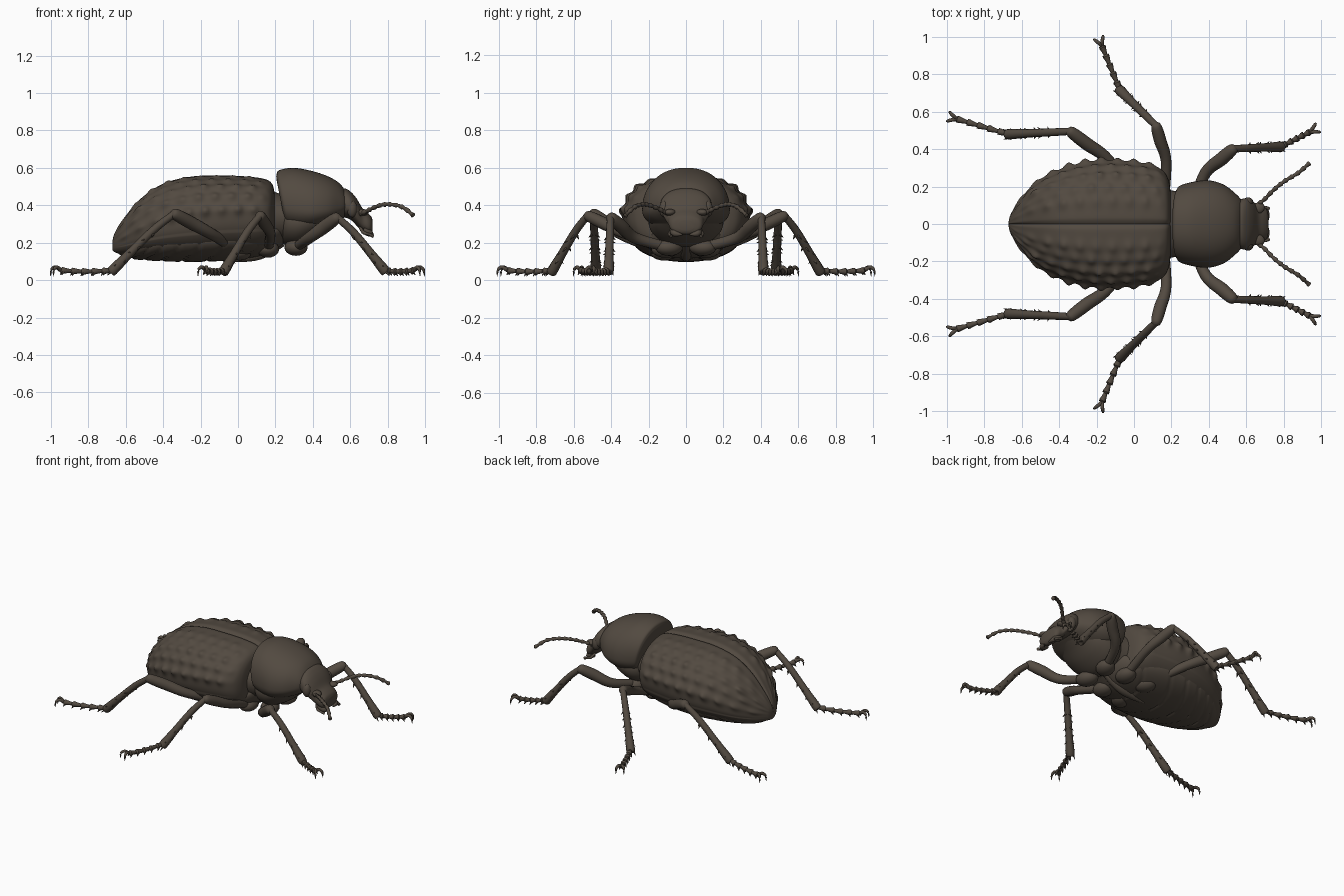
import bpy, bmesh, math, random
from mathutils import Vector, Matrix

random.seed(4)
mat = bpy.data.materials.new("dark brown shell")
mat.diffuse_color = (0.085, 0.068, 0.052, 1)


def finish(bm, name, mirror=False, sharp=50):
    """Turn a bmesh into a smooth object, optionally mirrored across the body."""
    bmesh.ops.recalc_face_normals(bm, faces=bm.faces)
    me = bpy.data.meshes.new(name)
    bm.to_mesh(me)
    bm.free()
    me.polygons.foreach_set("use_smooth", [True] * len(me.polygons))
    me.set_sharp_from_angle(angle=math.radians(sharp))
    me.materials.append(mat)
    ob = bpy.data.objects.new(name, me)
    bpy.context.collection.objects.link(ob)
    if mirror:
        m = ob.modifiers.new("mirror", 'MIRROR')
        m.use_axis = (False, True, False)
        m.use_mirror_merge = False
    return ob


def spline(rows, count):
    """Catmull-Rom samples through rows of numbers."""
    out, n = [], len(rows)
    for k in range(count):
        t = k / (count - 1) * (n - 1)
        i = min(int(t), n - 2)
        f = t - i
        p0, p1, p2, p3 = (rows[min(max(j, 0), n - 1)] for j in (i - 1, i, i + 1, i + 2))
        out.append([0.5 * (2 * b + (c - a) * f + (2 * a - 5 * b + 4 * c - d) * f * f
                           + (3 * b - a - 3 * c + d) * f ** 3) for a, b, c, d in zip(p0, p1, p2, p3)])
    return out


def skin(bm, rings):
    """Bridge rings of points and close both ends."""
    vs = [[bm.verts.new(p) for p in r] for r in rings]
    n = len(vs[0])
    for a, b in zip(vs, vs[1:]):
        for i in range(n):
            bm.faces.new((a[i], a[(i + 1) % n], b[(i + 1) % n], b[i]))
    bm.faces.new(vs[0][::-1])
    bm.faces.new(vs[-1])


def loft(name, rows, count, n, p=2.0, disp=None, shear=0.0):
    """Body shell from stations (x, half width, top z, widest z, bottom z)."""
    rings = []
    for x, w, zt, zm, zb in spline(rows, count):
        ring = []
        for k in range(n):
            a = 2 * math.pi * k / n
            c, s = math.cos(a), math.sin(a)
            d = disp(x, a) if disp else 0
            e = 2 / p
            y = (max(w, 0.002) + d) * math.copysign(abs(c) ** e, c)
            z = zm + ((zt - zm if s > 0 else zm - zb) + d) * math.copysign(abs(s) ** e, s)
            ring.append((x + shear * max(0, zt - z) * max(0, 1 - (x - rows[0][0]) / 0.2), y, z))
        rings.append(ring)
    bm = bmesh.new()
    skin(bm, rings)
    return finish(bm, name)


def tube(bm, pts, radii, n=12):
    """Round limb along points with a radius at each."""
    pts = [Vector(p) for p in pts]
    rings = []
    for i, p in enumerate(pts):
        d = (pts[min(i + 1, len(pts) - 1)] - pts[max(i - 1, 0)]).normalized()
        up = Vector((0, 0, 1)) if abs(d.z) < 0.95 else Vector((1, 0, 0))
        u = d.cross(up).normalized()
        v = u.cross(d)
        rings.append([p + (u * math.cos(2 * math.pi * k / n) + v * math.sin(2 * math.pi * k / n)) * radii[i]
                      for k in range(n)])
    skin(bm, rings)


def limb(bm, pts, radii, count=16, n=12):
    s = spline([tuple(p) + (r,) for p, r in zip(pts, radii)], count)
    tube(bm, [q[:3] for q in s], [max(q[3], 0.001) for q in s], n)


def ball(bm, loc, size, rot=0.0):
    m = Matrix.Translation(loc) @ Matrix.Rotation(rot, 4, 'Z') @ Matrix.Diagonal((*size, 1))
    bmesh.ops.create_uvsphere(bm, u_segments=18, v_segments=10, radius=1, matrix=m)


# Wing cases: rows of tubercles and a seam down the middle
rowsA = [(8, 0.022, 0.0), (27, 0.015, 0.4), (43, 0.02, 0.1), (58, 0.014, 0.6), (71, 0.014, 0.3)]
jit = [[random.uniform(0.5, 1.1) for _ in range(30)] for _ in rowsA]


def bumps(x, a):
    deg = math.degrees(a)
    if deg > 200 and deg < 340:
        return 0
    q = deg if deg <= 90 else 180 - deg
    if deg > 340:
        q = deg - 360
    fade = max(0, min(1, (0.17 - x) / 0.1, (x + 0.67) / 0.08))
    d = -0.016 * math.exp(-((q - 90) / 1.6) ** 2)
    for j, (ang, amp, ph) in enumerate(rowsA):
        t = x / 0.088 + ph + 10
        b = (0.5 + 0.5 * math.cos(2 * math.pi * (t - round(t)))) ** 1.5
        d += amp * fade * math.exp(-((q - ang) / 5.5) ** 2) * (0.3 + b * jit[j][round(t)])
    return d - 0.004 * fade


loft("wing_cases", [
    (-0.672, 0.0, 0.20, 0.18, 0.165), (-0.66, 0.05, 0.25, 0.19, 0.15), (-0.61, 0.13, 0.335, 0.21, 0.135),
    (-0.52, 0.225, 0.44, 0.25, 0.13), (-0.4, 0.29, 0.52, 0.29, 0.125), (-0.25, 0.332, 0.558, 0.32, 0.12),
    (-0.1, 0.34, 0.563, 0.335, 0.125), (0.03, 0.328, 0.56, 0.34, 0.13), (0.11, 0.312, 0.55, 0.34, 0.14),
    (0.16, 0.28, 0.535, 0.34, 0.15), (0.185, 0.235, 0.51, 0.34, 0.17), (0.195, 0.18, 0.47, 0.34, 0.2)],
    150, 160, 2.25, bumps)


# Belly with overlapping plates
def plates(x, a):
    if a < math.pi:
        return 0
    s = x - 0.10 * abs(math.cos(a)) ** 2
    return -sum(0.008 * math.exp(-((s - g) / 0.007) ** 2) for g in (-0.57, -0.5, -0.41, -0.3, -0.17, 0.03))


loft("belly", [
    (-0.64, 0.03, 0.2, 0.17, 0.14), (-0.58, 0.13, 0.25, 0.18, 0.115), (-0.45, 0.225, 0.3, 0.2, 0.103),
    (-0.25, 0.28, 0.3, 0.215, 0.097), (-0.05, 0.285, 0.3, 0.225, 0.105), (0.1, 0.25, 0.3, 0.23, 0.125),
    (0.18, 0.19, 0.3, 0.24, 0.15), (0.24, 0.13, 0.4, 0.28, 0.19)], 110, 64, 2.0, plates)

# Neck shield, its underside and the joint behind it
loft("neck_shield", [
    (0.205, 0.17, 0.54, 0.40, 0.30), (0.206, 0.195, 0.565, 0.39, 0.28), (0.222, 0.21, 0.588, 0.385, 0.27),
    (0.3, 0.227, 0.6, 0.38, 0.26), (0.4, 0.233, 0.582, 0.375, 0.265), (0.48, 0.21, 0.555, 0.38, 0.29),
    (0.54, 0.165, 0.52, 0.39, 0.32), (0.575, 0.125, 0.475, 0.4, 0.34), (0.58, 0.08, 0.45, 0.4, 0.36)],
    50, 64, 2.2, None, 0.2)
loft("chest", [
    (0.22, 0.13, 0.42, 0.32, 0.21), (0.26, 0.18, 0.43, 0.31, 0.185), (0.33, 0.2, 0.43, 0.31, 0.18),
    (0.42, 0.185, 0.43, 0.33, 0.225), (0.5, 0.14, 0.43, 0.36, 0.29), (0.57, 0.08, 0.43, 0.38, 0.34)], 30, 48)
loft("waist", [(0.12, 0.2, 0.5, 0.34, 0.2), (0.2, 0.18, 0.47, 0.34, 0.19), (0.26, 0.17, 0.45, 0.34, 0.2)], 8, 40)

# Head, tilted downward
loft("head", [
    (0.52, 0.11, 0.48, 0.4, 0.34), (0.57, 0.132, 0.49, 0.4, 0.335), (0.605, 0.137, 0.47, 0.39, 0.32),
    (0.635, 0.122, 0.435, 0.36, 0.29), (0.665, 0.098, 0.385, 0.32, 0.26), (0.695, 0.09, 0.358, 0.3, 0.245),
    (0.712, 0.075, 0.34, 0.295, 0.25), (0.72, 0.04, 0.32, 0.29, 0.265)], 36, 48, 2.3)
bm = bmesh.new()
ball(bm, (0.61, 0.115, 0.38), (0.028, 0.028, 0.045))
finish(bm, "eye", True)
bm = bmesh.new()
ball(bm, (0.665, 0.085, 0.362), (0.035, 0.03, 0.018), 0.5)
finish(bm, "brow", True)
bm = bmesh.new()
limb(bm, [(0.67, 0.065, 0.27), (0.705, 0.06, 0.25), (0.718, 0.02, 0.243)], [0.022, 0.018, 0.004])
finish(bm, "jaw", True)
bm = bmesh.new()
limb(bm, [(0.65, 0.06, 0.29), (0.67, 0.085, 0.255), (0.7, 0.09, 0.245), (0.722, 0.08, 0.235)],
     [0.008, 0.009, 0.007, 0.01], 12, 8)
finish(bm, "mouth_feeler", True)

# Beaded antennae
bm = bmesh.new()
path = spline([(0.645, 0.095, 0.35), (0.69, 0.125, 0.37), (0.75, 0.185, 0.397), (0.81, 0.232, 0.405),
               (0.88, 0.275, 0.39), (0.94, 0.327, 0.343)], 45)
tube(bm, path, [0.008 + 0.0055 * ((i % 4) / 3) for i in range(44)] + [0.004], 10)
finish(bm, "antenna", True)


# Legs: hip ball, thigh, spined shin, beaded foot and two claws
def leg(name, hip, mid, knee, ankle, toe, fat):
    hip, mid, knee, ankle, toe = map(Vector, (hip, mid, knee, ankle, toe))
    bm = bmesh.new()
    ball(bm, hip, (0.06, 0.075, 0.045), math.atan2(mid.y - hip.y, mid.x - hip.x) - 1.57)
    thigh = (knee - mid).normalized()
    limb(bm, [hip, mid, mid.lerp(knee, 0.6), knee - thigh * 0.005, knee + thigh * 0.018],
         [0.026, fat * 0.85, fat, fat * 0.85, 0.012], 24, 14)
    finish(bm, name + "_thigh", True)

    bm = bmesh.new()
    d = (ankle - knee).normalized()
    side = d.cross(Vector((0, 0, 1))).normalized()
    up = side.cross(d)
    bend = up * 0.012
    limb(bm, [knee, knee.lerp(ankle, 0.3) + bend, knee.lerp(ankle, 0.7) + bend * 0.5, ankle, ankle + d * 0.008],
         [0.019, 0.021, 0.023, 0.028, 0.015], 20)
    for i in range(6):
        p = knee.lerp(ankle, 0.35 + 0.11 * i)
        for s in (-1, 1):
            o = (side * s + up * (0.4 if i % 2 else -0.4)).normalized()
            tube(bm, [p + o * 0.012, p + o * 0.033 + d * 0.018], [0.008, 0.001], 6)
    for s in (-1, 1):
        q = ankle + side * s * 0.017
        tube(bm, [q, q + d * 0.035 + side * s * 0.01], [0.009, 0.001], 6)
    finish(bm, name + "_shin", True)

    bm = bmesh.new()
    f = (toe - ankle).normalized()
    out = f.cross(Vector((0, 0, 1))).normalized()
    end = toe - f * 0.05
    end.z = 0.052
    for i in range(5):
        a, b = ankle.lerp(end, i / 5), ankle.lerp(end, (i + 1) / 5)
        a.z = 0.052 - 0.006 * math.sin(math.pi * i / 5)
        b.z = 0.052 - 0.006 * math.sin(math.pi * (i + 1) / 5)
        tube(bm, [a, a.lerp(b, 0.45), a.lerp(b, 0.85), b + f * 0.004], [0.010, 0.014, 0.019, 0.009], 10)
        for s in (-1, 1):
            q = b - f * 0.01 + out * s * 0.011 - Vector((0, 0, 0.009))
            tube(bm, [q, q + f * 0.01 + out * s * 0.006 - Vector((0, 0, 0.016))], [0.008, 0.001], 6)
    for s in (-1, 1):
        limb(bm, [end, end + f * 0.025 + out * s * 0.012 + Vector((0, 0, 0.018)),
                  end + f * 0.045 + out * s * 0.024 + Vector((0, 0, 0.006)),
                  end + f * 0.05 + out * s * 0.026 - Vector((0, 0, 0.03))], [0.011, 0.01, 0.008, 0.001], 10, 8)
    finish(bm, name + "_foot", True)


leg("front_leg", (0.31, 0.09, 0.175), (0.38, 0.27, 0.225), (0.53, 0.402, 0.335),
    (0.785, 0.413, 0.05), (0.985, 0.515, 0.04), 0.036)
leg("middle_leg", (0.16, 0.11, 0.165), (0.172, 0.33, 0.25), (0.118, 0.525, 0.345),
    (-0.075, 0.715, 0.047), (-0.19, 0.998, 0.04), 0.033)
leg("hind_leg", (0.01, 0.12, 0.15), (-0.13, 0.335, 0.24), (-0.34, 0.495, 0.355),
    (-0.672, 0.48, 0.05), (-0.995, 0.575, 0.04), 0.035)
# Lengthwise joint ridge under the body
bm = bmesh.new()
limb(bm, [(0.24, 0, 0.2), (0.1, 0, 0.135), (-0.08, 0, 0.11)], [0.02, 0.03, 0.012], 12)
finish(bm, "belly_keel")
